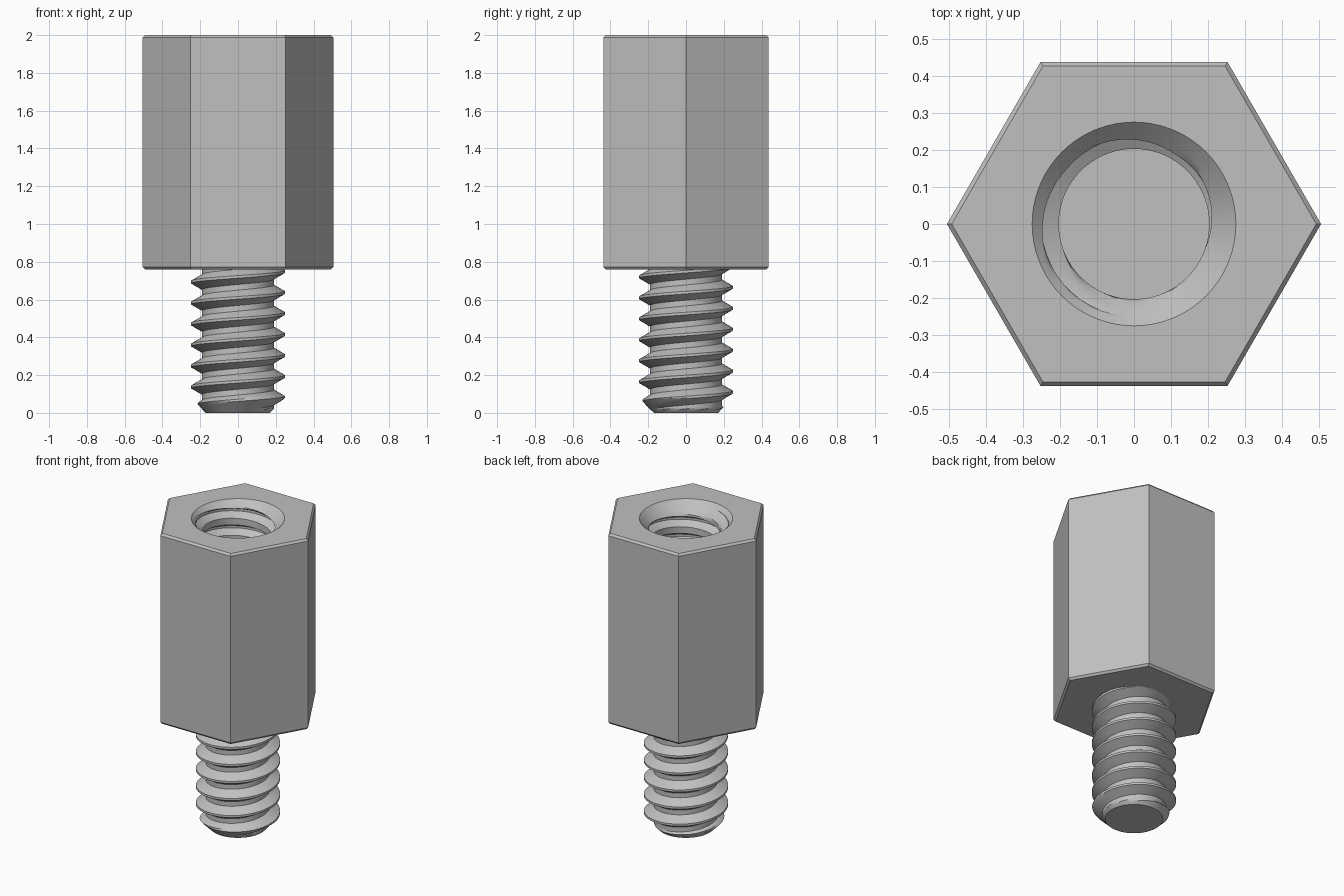
import bpy, bmesh, math
from math import sin, cos, tau, floor, ceil

cube = bpy.data.objects.get("Cube")
if cube:
    bpy.data.objects.remove(cube, do_unlink=True)

PITCH = 0.111
SEGMENTS = 72
BODY_BOTTOM, BODY_TOP = 0.76, 2.0
HEX_RADIUS, CHAMFER = 0.505, 0.013
HOLE_FLOOR, HOLE_MOUTH = 1.1, 0.275

steel = bpy.data.materials.new("Grey steel")
steel.use_nodes = True
steel.diffuse_color = (0.53, 0.53, 0.53, 1)
steel.node_tree.nodes["Principled BSDF"].inputs["Base Color"].default_value = steel.diffuse_color


def thread_profile(r_min, r_max):
    """Fractions of one pitch and radii: flat crest, flank, flat root, flank."""
    crest = 1 / 16
    flank = (r_max - r_min) / (PITCH * math.sqrt(3))
    corners = [(-crest, r_max), (crest, r_max), (crest + flank, r_min),
               (1 - crest - flank, r_min), (1 - crest, r_max)]
    points = [corners[0]]
    for (f0, r0), (f1, r1) in zip(corners, corners[1:]):
        for s in (1 / 3, 2 / 3, 1):
            points.append((f0 + (f1 - f0) * s, r0 + (r1 - r0) * s))
    return points


def add_thread(bm, lo, hi, phase, profile, limit, r_lo, r_hi):
    """Sweep the profile along a right-handed helix, trimmed flat at lo and hi."""
    first = floor((lo - phase) / PITCH) - 2
    last = ceil((hi - phase) / PITCH) + 2
    previous = None
    for i in range(first * SEGMENTS, last * SEGMENTS + 1):
        angle = tau * (i % SEGMENTS) / SEGMENTS
        column = []
        for f, r in profile:
            z = phase + PITCH * (i / SEGMENTS + f)
            if z <= lo:
                z, r = lo, r_lo
            elif z >= hi:
                z, r = hi, r_hi
            else:
                r = limit(r, z)
            column.append(bm.verts.new((r * cos(angle), r * sin(angle), z)))
        if previous:
            for k in range(len(profile) - 1):
                bm.faces.new((previous[k], column[k], column[k + 1], previous[k + 1]))
        previous = column
    bmesh.ops.remove_doubles(bm, verts=bm.verts[:], dist=0.0002)


def open_edges(bm, z):
    return [e for e in bm.edges if len(e.link_faces) == 1
            and all(abs(v.co.z - z) < 0.0005 for v in e.verts)]


def finish(bm, name):
    bmesh.ops.recalc_face_normals(bm, faces=bm.faces[:])
    mesh = bpy.data.meshes.new(name)
    bm.to_mesh(mesh)
    bm.free()
    mesh.materials.append(steel)
    obj = bpy.data.objects.new(name, mesh)
    bpy.context.collection.objects.link(obj)
    bpy.ops.object.select_all(action='DESELECT')
    obj.select_set(True)
    bpy.context.view_layer.objects.active = obj
    bpy.ops.object.shade_smooth_by_angle(angle=math.radians(25))


# Threaded stud with a chamfered tip
stud = bmesh.new()
STUD_TOP, TIP = BODY_BOTTOM + 0.02, 0.17
add_thread(stud, 0, STUD_TOP, 0.082, thread_profile(0.19, 0.248),
           lambda r, z: min(r, TIP + z), TIP, 0.19)
for end in (0, STUD_TOP):
    bmesh.ops.edgeloop_fill(stud, edges=open_edges(stud, end))
finish(stud, "threaded_stud")

# Hexagonal body: tapped hole with countersink first
body = bmesh.new()
add_thread(body, HOLE_FLOOR, BODY_TOP, 1.90, thread_profile(0.203, 0.25),
           lambda r, z: max(r, HOLE_MOUTH - (BODY_TOP - z)), 0.25, HOLE_MOUTH)
bmesh.ops.edgeloop_fill(body, edges=open_edges(body, HOLE_FLOOR))

# Chamfered hexagonal outside
rings = []
for r, z in ((HEX_RADIUS - CHAMFER, BODY_BOTTOM), (HEX_RADIUS, BODY_BOTTOM + CHAMFER),
             (HEX_RADIUS, BODY_TOP - CHAMFER), (HEX_RADIUS - CHAMFER, BODY_TOP)):
    rings.append([body.verts.new((r * cos(tau * i / 6), r * sin(tau * i / 6), z))
                  for i in range(6)])
body.faces.new(rings[0][::-1])
for low, high in zip(rings, rings[1:]):
    for i in range(6):
        j = (i + 1) % 6
        body.faces.new((low[i], low[j], high[j], high[i]))

# Top face between the hexagon and the hole mouth
bmesh.ops.triangle_fill(body, edges=open_edges(body, BODY_TOP), use_beauty=True,
                        normal=(0, 0, 1))
finish(body, "hex_body")
